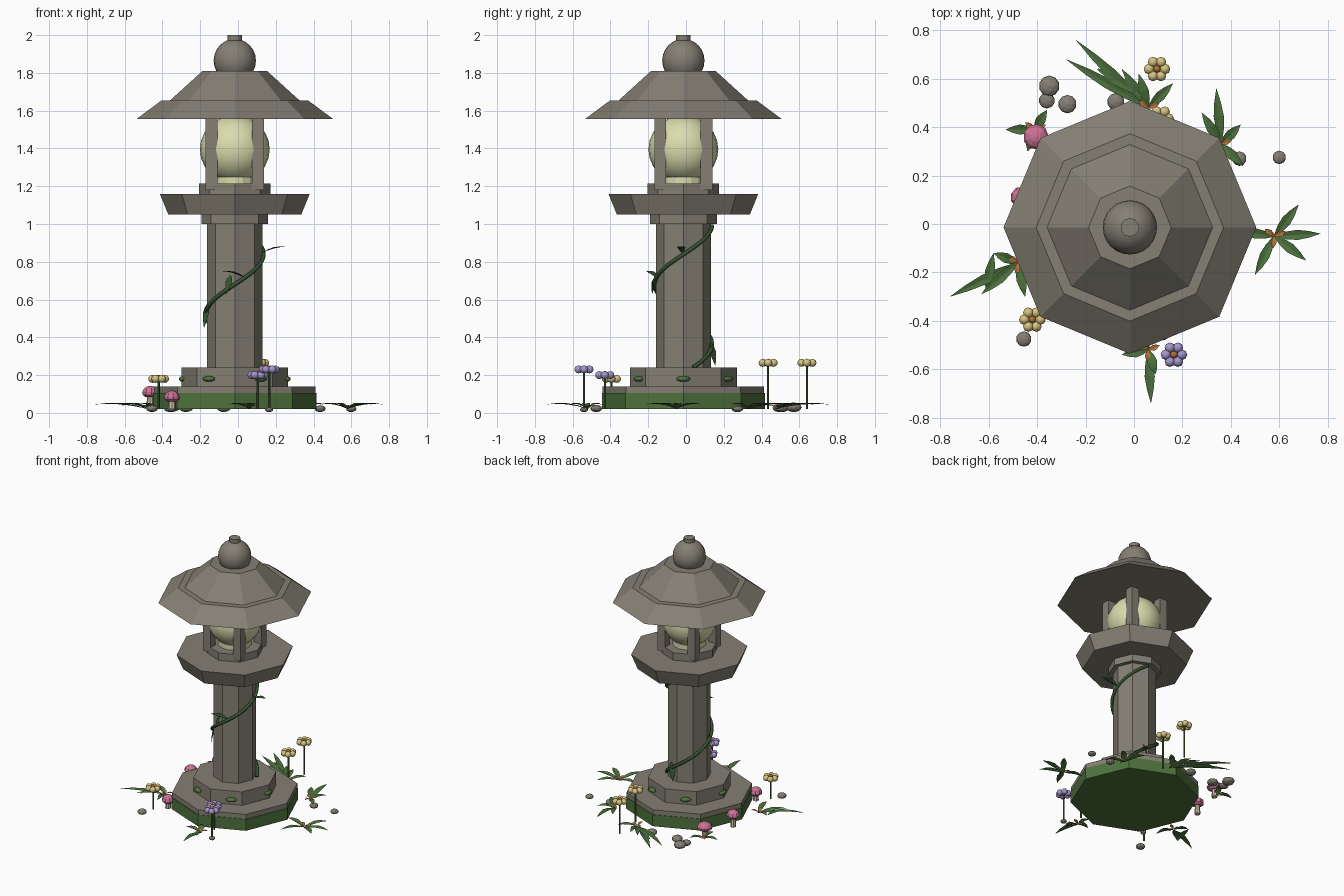
import bpy, bmesh, math
from mathutils import Vector, Matrix

if "Cube" in bpy.data.objects:
    bpy.data.objects.remove(bpy.data.objects["Cube"])

CX, CY = -0.017, -0.014  # lantern axis


def mat(name, r, g, b):
    m = bpy.data.materials.new(name)
    m.diffuse_color = (r, g, b, 1)
    m.use_nodes = True
    m.node_tree.nodes["Principled BSDF"].inputs["Base Color"].default_value = m.diffuse_color
    return m


STONE = mat("stone", 0.235, 0.215, 0.175)
GLOW = mat("lamp_glow", 0.70, 0.72, 0.42)
MOSS = mat("moss", 0.075, 0.17, 0.045)
LEAF = mat("leaf", 0.07, 0.16, 0.045)
VINE = mat("vine", 0.035, 0.09, 0.03)
PINK = mat("mushroom_pink", 0.60, 0.17, 0.30)
CREAM = mat("cream", 0.60, 0.54, 0.38)
YELLOW = mat("petal_yellow", 0.68, 0.56, 0.22)
PURPLE = mat("petal_purple", 0.38, 0.31, 0.62)
RUST = mat("rust_orange", 0.45, 0.16, 0.04)


def finish(name, bm, material, smooth=False):
    bmesh.ops.recalc_face_normals(bm, faces=bm.faces)
    me = bpy.data.meshes.new(name)
    bm.to_mesh(me)
    bm.free()
    me.materials.append(material)
    for p in me.polygons:
        p.use_smooth = smooth
    ob = bpy.data.objects.new(name, me)
    bpy.context.collection.objects.link(ob)
    return ob


def lathe(name, profile, material, sides=8, at=(CX, CY), smooth=False):
    """Stack of (radius, z) rings, capped at both ends."""
    bm = bmesh.new()
    rings = []
    for r, z in profile:
        rings.append([bm.verts.new((at[0] + r * math.cos(2 * math.pi * i / sides),
                                    at[1] + r * math.sin(2 * math.pi * i / sides), z))
                      for i in range(sides)])
    for a, b in zip(rings, rings[1:]):
        for i in range(sides):
            j = (i + 1) % sides
            bm.faces.new((a[i], a[j], b[j], b[i]))
    bm.faces.new(rings[0][::-1])
    bm.faces.new(rings[-1])
    return finish(name, bm, material, smooth)


def balls(name, centres, scale, material, seg=10, smooth=True, spin=None):
    bm = bmesh.new()
    for k, c in enumerate(centres):
        m = Matrix.Translation(c) @ Matrix.Rotation(spin[k] if spin else 0, 4, 'Z') @ Matrix.Diagonal((*scale, 1))
        bmesh.ops.create_uvsphere(bm, u_segments=seg, v_segments=max(6, seg // 2), radius=1, matrix=m)
    return finish(name, bm, material, smooth)


def blades(name, pairs, width, arch, material):
    """Pointed, arched leaves running from base to tip."""
    bm = bmesh.new()
    for base, tip in pairs:
        base, tip = Vector(base), Vector(tip)
        d = tip - base
        side = Vector((-d.y, d.x, 0)).normalized()
        rows = []
        for t, w in ((0, .15), (.25, .75), (.5, 1), (.75, .65), (1, .02)):
            p = base + d * t + Vector((0, 0, arch * math.sin(math.pi * t)))
            s = side * width * w / 2
            rows.append([bm.verts.new(p - s), bm.verts.new(p + Vector((0, 0, -.15 * width * w))), bm.verts.new(p + s)])
        for a, b in zip(rows, rows[1:]):
            for i in (0, 1):
                bm.faces.new((a[i], a[i + 1], b[i + 1], b[i]))
    return finish(name, bm, material)


# Stepped base, moss skirt and column
lathe("moss_skirt", [(.432, .02), (.432, .105)], MOSS)
lathe("lower_step", [(.428, .03), (.428, .14)], STONE)
lathe("upper_step", [(.283, .14), (.283, .24)], STONE)
lathe("column", [(.146, .24), (.146, 1.0)], STONE)
lathe("collar", [(.177, 1.0), (.177, 1.05)], STONE)
lathe("platform", [(.352, 1.05), (.397, 1.16)], STONE)
lathe("lamp_plinth", [(.19, 1.16), (.19, 1.215)], STONE)

# Lamp globe, its seat and the four corner posts
lathe("lamp_seat", [(.115, 1.215), (.115, 1.25)], GLOW, 16)
balls("lamp_globe", [(CX, CY, 1.395)], (.185, .185, .18), GLOW, 24)
bm = bmesh.new()
for sx in (-1, 1):
    for sy in (-1, 1):
        bmesh.ops.create_cube(bm, size=1, matrix=Matrix.Translation((CX + sx * .123, CY + sy * .123, 1.375))
                              @ Matrix.Diagonal((.062, .062, .39, 1)))
finish("corner_posts", bm, STONE)

# Two-tier roof and finial
lathe("roof_eaves", [(.522, 1.555), (.387, 1.655)], STONE)
lathe("roof_crown", [(.342, 1.655), (.171, 1.81)], STONE)
balls("finial_ball", [(CX, CY, 1.865)], (.112, .112, .115), STONE, 24)
lathe("finial_cap", [(.038, 1.96), (.038, 2.0)], STONE, 12)

# Moss pads around the upper step
angs = [i * math.pi / 3 for i in range(6)]
balls("moss_pads", [(CX + .275 * math.cos(a), CY + .275 * math.sin(a), .18) for a in angs],
      (.022, .038, .015), MOSS, 10, spin=angs)


# Vine spiralling up the column
def vine_point(z, r=.153):
    a = math.radians(20 + (z - .24) / .74 * 420)
    return Vector((CX + r * math.cos(a), CY + r * math.sin(a), z))


cu = bpy.data.curves.new("vine", 'CURVE')
cu.dimensions = '3D'
cu.bevel_depth = .011
cu.bevel_resolution = 1
cu.use_fill_caps = True
sp = cu.splines.new('POLY')
sp.points.add(48)
for i, p in enumerate(sp.points):
    p.co = (*vine_point(.24 + .75 * i / 48), 1)
cu.materials.append(VINE)
bpy.context.collection.objects.link(bpy.data.objects.new("vine", cu))
blades("vine_leaves", [
    ((.13, -.02, .85), (.25, -.03, .88)),
    ((.03, -.16, .72), (-.08, -.21, .75)),
    ((-.16, -.04, .58), (-.18, -.06, .45)),
    ((-.04, -.155, .73), (-.06, -.18, .63)),
    ((.03, .13, .37), (.0, .155, .25)),
], .045, .012, VINE)

# Grass tufts: centre followed by leaf tips
tufts = [
    ((.06, .48), [(-.24, .76), (-.28, .68), (-.05, .64), (.16, .58), (.02, .62)]),
    ((.36, .33), [(.34, .56), (.44, .41), (.45, .24), (.28, .46)]),
    ((.58, -.05), [(.77, -.04), (.68, .08), (.71, -.15), (.5, -.21), (.43, -.03)]),
    ((.06, -.52), [(.07, -.74), (-.05, -.54), (.09, -.62), (.02, -.45)]),
    ((-.48, -.16), [(-.76, -.30), (-.58, -.12), (-.63, -.29), (-.45, -.30)]),
    ((-.41, .39), [(-.53, .39), (-.36, .47), (-.44, .30)]),
]
pairs, buds = [], []
for (x, y), tips in tufts:
    pairs += [((x, y, .022), (tx, ty, .045)) for tx, ty in tips]
    buds += [((x, y, .03), (x + .05 * math.cos(a), y + .05 * math.sin(a), .038)) for a in (.4, 2.5, 4.6)]
blades("grass_tufts", pairs, .042, .018, LEAF)
blades("rust_sprouts", buds, .024, .008, RUST)
# second set of leaves on the long left blade
blades("side_sprigs", [((-.61, -.27, .04), (-.58, -.12, .045)), ((-.15, .64, .045), (.05, .52, .04))],
       .04, .01, LEAF)

# Flowers: stem, six round petals and a centre
flowers = [(.095, .64, .265, YELLOW), (.11, .435, .265, YELLOW), (-.42, -.395, .18, YELLOW),
           (.165, -.54, .23, PURPLE), (.105, -.43, .20, PURPLE)]
for x, y, z, m in flowers:
    lathe("flower_stem", [(.006, .02), (.006, z)], LEAF, 6, (x, y))
    balls("flower_petals", [(x + .033 * math.cos(a), y + .033 * math.sin(a), z) for a in angs],
          (.022, .022, .021), m, 8)
    balls("flower_centre", [(x, y, z + .004)], (.016, .016, .018), RUST, 8)

# Mushrooms
for x, y, z, r in [(-.405, .36, .10, .053), (-.465, .11, .11, .045), (-.35, -.32, .085, .043)]:
    lathe("mushroom_stem", [(.02, .02), (.016, z)], CREAM, 8, (x, y))
    lathe("mushroom_cap", [(r * .6, z - .026), (r * .95, z - .014), (r, z), (r * .8, z + .018),
                           (r * .4, z + .03), (.004, z + .033)], PINK, 9, (x, y))

# Pebbles
bm = bmesh.new()
for x, y, r in [(-.35, .57, .043), (-.36, .51, .033), (-.275, .495, .038), (-.075, .505, .036),
                (.435, .27, .03), (.60, .275, .028), (-.455, -.475, .032), (.165, -.54, .022)]:
    bmesh.ops.create_icosphere(bm, subdivisions=2, radius=r,
                               matrix=Matrix.Translation((x, y, .6 * r + .004)) @ Matrix.Diagonal((1, 1, .6, 1)))
finish("pebbles", bm, STONE)
